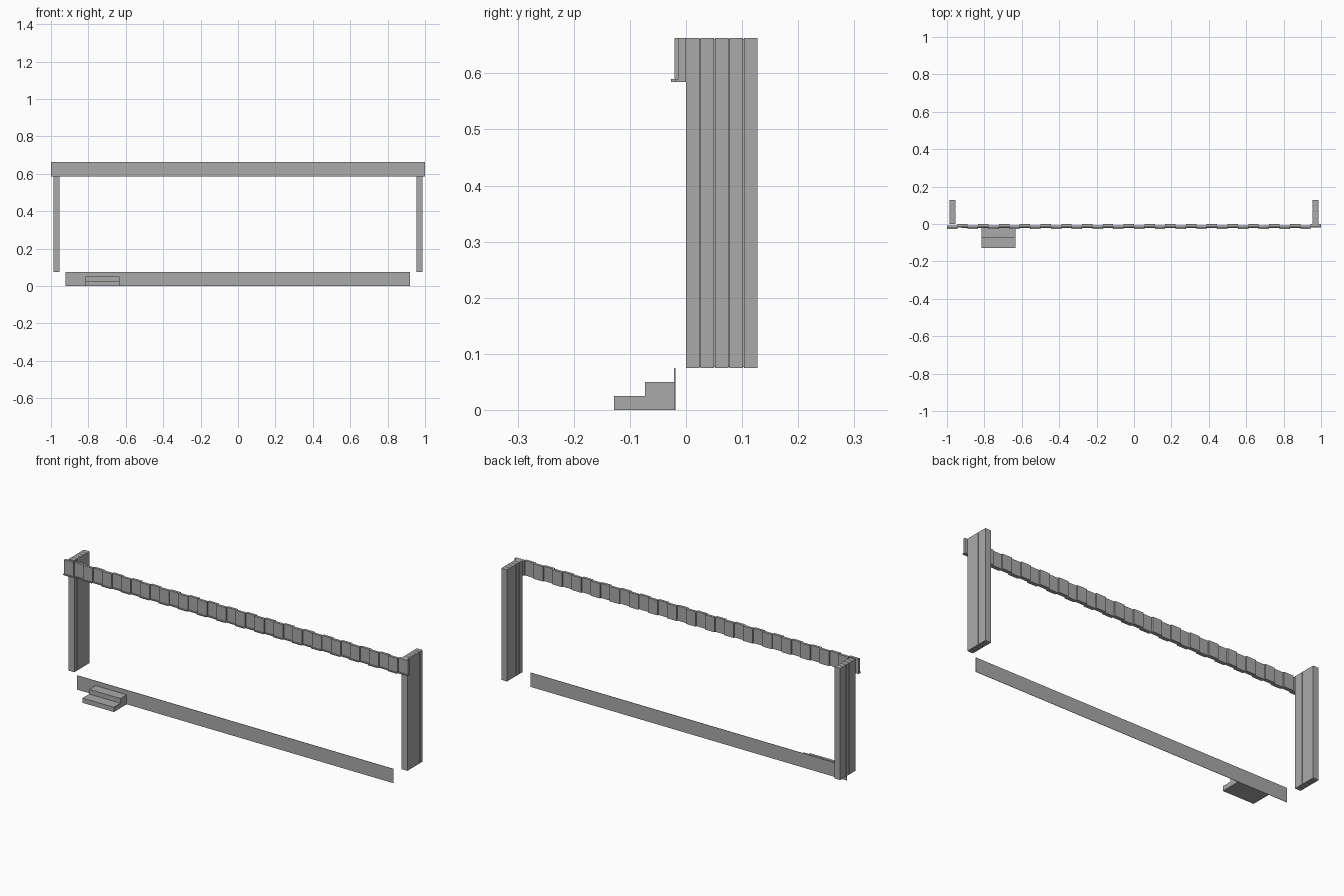
import bpy
import bmesh

if "Cube" in bpy.data.objects:
    bpy.data.objects.remove(bpy.data.objects["Cube"], do_unlink=True)

GREY = (0.4, 0.4, 0.4, 1)
mat = bpy.data.materials.new("plain grey")
mat.use_nodes = True
mat.diffuse_color = GREY
mat.node_tree.nodes["Principled BSDF"].inputs["Base Color"].default_value = GREY


def add_prism(bm, profile, x0, x1):
    """Extrude a closed (y, z) outline from x0 to x1."""
    face = bm.faces.new([bm.verts.new((x0, y, z)) for y, z in profile])
    ext = bmesh.ops.extrude_face_region(bm, geom=[face])
    moved = [v for v in ext["geom"] if isinstance(v, bmesh.types.BMVert)]
    bmesh.ops.translate(bm, vec=(x1 - x0, 0, 0), verts=moved)


def box_profile(y0, y1, z0, z1):
    return [(y0, z0), (y1, z0), (y1, z1), (y0, z1)]


def finish(name, bm):
    bmesh.ops.recalc_face_normals(bm, faces=bm.faces[:])
    mesh = bpy.data.meshes.new(name)
    bm.to_mesh(mesh)
    bm.free()
    mesh.materials.append(mat)
    obj = bpy.data.objects.new(name, mesh)
    bpy.context.collection.objects.link(obj)
    return obj


TOP = 0.663
BASE = 0.075

# Fascia: lipped boards alternating forward and back along the top
COUNT = 36
width = 2 / COUNT
fascia = bmesh.new()
for i in range(COUNT):
    shift = -0.0075 if i % 2 == 0 else 0
    outline = [(0, 0.585), (0, TOP), (-0.0134, TOP), (-0.0134, 0.59),
               (-0.0195, 0.59), (-0.0195, 0.585)]
    x = -1 + i * width
    add_prism(fascia, [(y + shift, z) for y, z in outline], x, x + width)
finish("fascia_boards", fascia)

# Side posts: five upright planks with narrow grooves over a recessed core
PLANKS = 5
pitch = 0.0258
for name, side in (("right_post", -1), ("left_post", 1)):
    post = bmesh.new()
    inner, outer = side * 0.954, side * 0.987
    for i in range(PLANKS):
        y = i * pitch
        add_prism(post, box_profile(y, y + 0.0242, BASE, TOP), inner, outer)
    core = box_profile(0.01, 0.115, BASE + 0.002, TOP - 0.002)
    add_prism(post, core, inner + side * 0.006, outer - side * 0.006)
    finish(name, post)

# Thin skirting panel along the ground
skirt = bmesh.new()
add_prism(skirt, box_profile(-0.021, -0.019, 0, BASE), -0.923, 0.92)
finish("skirting_panel", skirt)

# Two-tread entrance step
step = bmesh.new()
add_prism(step, [(-0.128, 0), (-0.021, 0), (-0.021, 0.05), (-0.073, 0.05),
                 (-0.073, 0.025), (-0.128, 0.025)], -0.816, -0.634)
finish("entrance_step", step)
